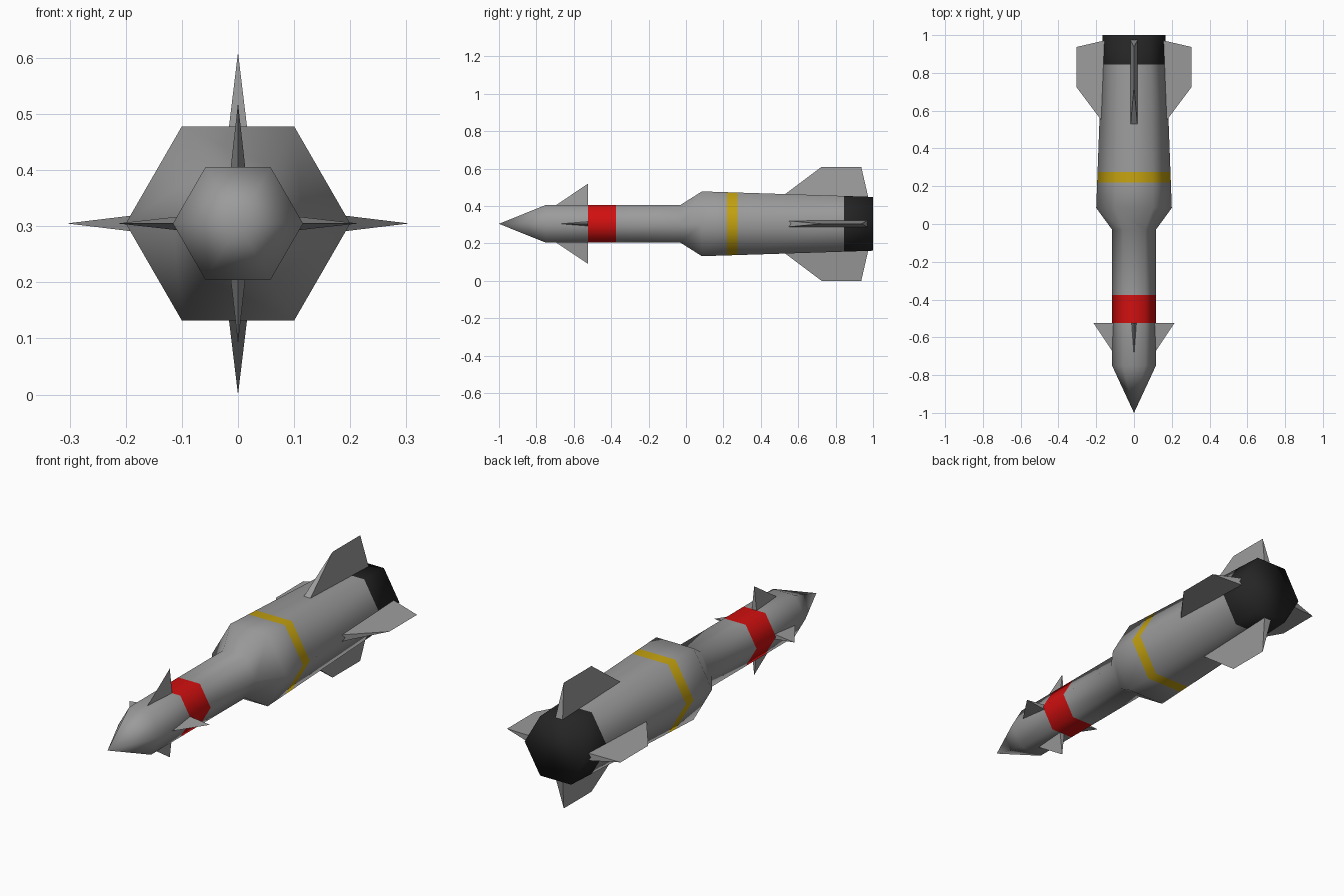
import bpy, bmesh, math
from mathutils import Matrix, Vector

cube = bpy.data.objects.get("Cube")
if cube:
    bpy.data.objects.remove(cube)

AXIS = Vector((0, 0, 0.305))
SIDES = 6


def material(name, color):
    m = bpy.data.materials.new(name)
    m.use_nodes = True
    m.diffuse_color = (*color, 1)
    m.node_tree.nodes["Principled BSDF"].inputs["Base Color"].default_value = (*color, 1)
    return m


grey = material("grey metal", (0.33, 0.33, 0.33))
red = material("red band", (0.64, 0.005, 0.005))
yellow = material("yellow band", (0.55, 0.36, 0.005))
black = material("black tail", (0.018, 0.018, 0.018))


def finish(name, bm, mats, smooth=False):
    bmesh.ops.recalc_face_normals(bm, faces=bm.faces)
    for f in bm.faces:
        f.smooth = smooth
    mesh = bpy.data.meshes.new(name)
    bm.to_mesh(mesh)
    bm.free()
    for m in mats:
        mesh.materials.append(m)
    obj = bpy.data.objects.new(name, mesh)
    obj.location = AXIS
    bpy.context.collection.objects.link(obj)
    return obj


# Six-sided body: (y, radius, material of the section that follows)
GREY, RED, YELLOW, BLACK = range(4)
profile = [(-0.75, 0.116, GREY), (-0.525, 0.116, RED), (-0.375, 0.116, GREY),
           (-0.03, 0.116, GREY), (0.085, 0.2, GREY), (0.22, 0.195, YELLOW),
           (0.275, 0.193, GREY), (0.845, 0.172, BLACK), (1.0, 0.166, BLACK)]
bm = bmesh.new()
rings = []
for y, r, _ in profile:
    angles = [math.tau * i / SIDES for i in range(SIDES)]
    rings.append([bm.verts.new((r * math.cos(a), y, r * math.sin(a))) for a in angles])
tip = bm.verts.new((0, -1, 0))
for i in range(SIDES):
    j = (i + 1) % SIDES
    bm.faces.new((tip, rings[0][i], rings[0][j]))
    for k in range(len(rings) - 1):
        face = bm.faces.new((rings[k][i], rings[k][j], rings[k + 1][j], rings[k + 1][i]))
        face.material_index = profile[k][2]
bm.faces.new(rings[-1]).material_index = BLACK
finish("missile_body", bm, [grey, red, yellow, black], smooth=True)


# Fins: hulls of a root on the body and a thin outer edge, one on each side
def fin(name, points, angle):
    bm = bmesh.new()
    for p in points:
        bm.verts.new(p)
    bmesh.ops.convex_hull(bm, input=bm.verts)
    bmesh.ops.dissolve_limit(bm, angle_limit=0.01, verts=bm.verts, edges=bm.edges)
    bmesh.ops.rotate(bm, verts=bm.verts, matrix=Matrix.Rotation(angle, 3, "Y"))
    finish(name, bm, [grey])


tail_fin = [(0.14, y, z) for y in (0.505, 0.975) for z in (-0.02, 0.02)]
tail_fin += [(0.305, 0.725, 0), (0.305, 0.937, 0)]
nose_fin = [(0.09, -0.71, 0), (0.09, -0.523, -0.014), (0.09, -0.523, 0.014),
            (0.215, -0.523, 0)]
for i, side in enumerate(("left", "bottom", "right", "top")):
    fin(side + "_tail_fin", tail_fin, i * math.pi / 2)
    fin(side + "_nose_fin", nose_fin, i * math.pi / 2)
